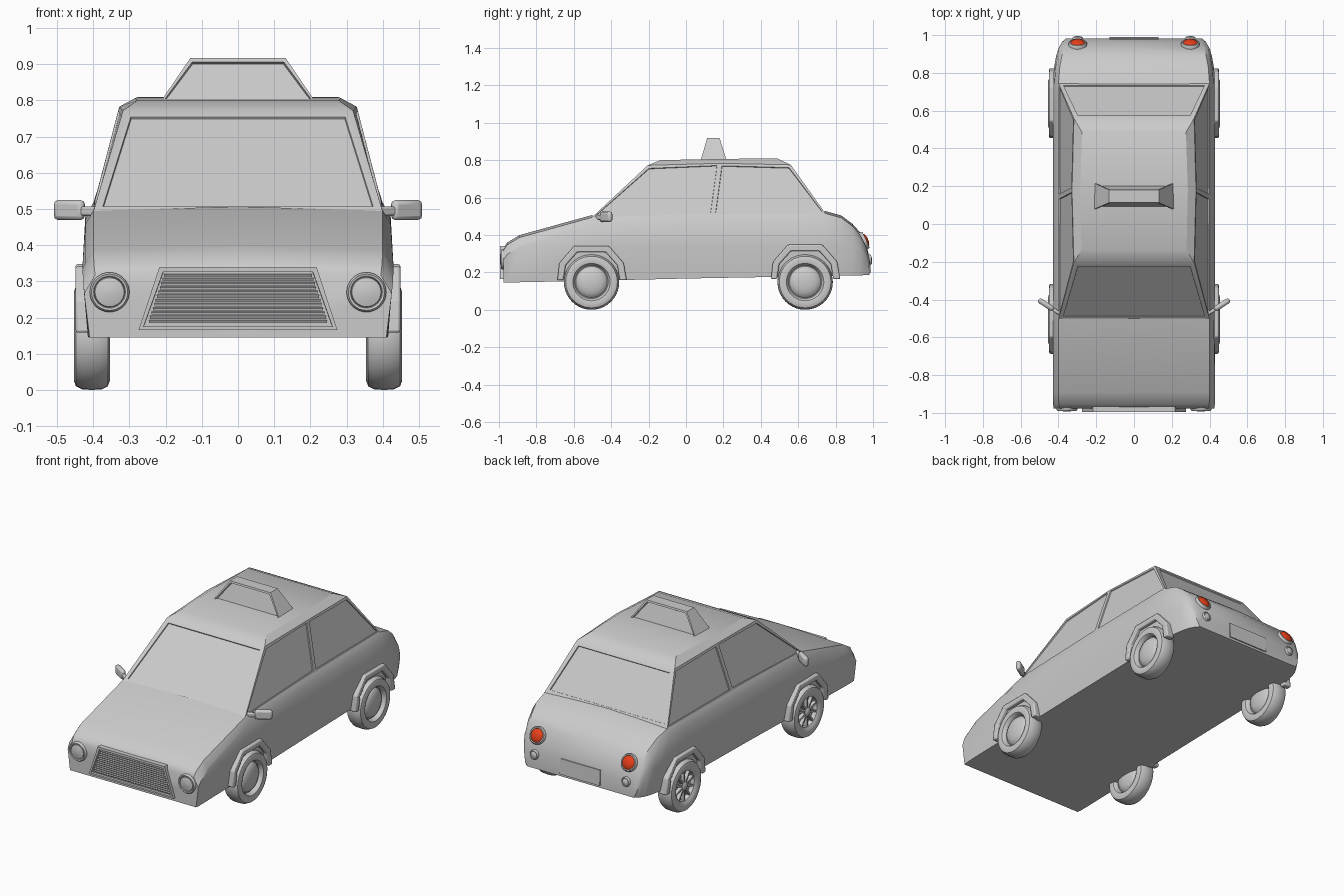
import bpy, bmesh
from math import cos, sin, pi, radians
from mathutils import Matrix, Vector

if "Cube" in bpy.data.objects:
    bpy.data.objects.remove(bpy.data.objects["Cube"])


def finish(name, bm, angle=35, mat=None, bevel=0):
    bmesh.ops.recalc_face_normals(bm, faces=bm.faces)
    me = bpy.data.meshes.new(name)
    bm.to_mesh(me)
    bm.free()
    ob = bpy.data.objects.new(name, me)
    bpy.context.collection.objects.link(ob)
    if mat:
        me.materials.append(mat)
    if bevel:
        m = ob.modifiers.new("bevel", 'BEVEL')
        m.width, m.segments = bevel, 2
    bpy.ops.object.select_all(action='DESELECT')
    ob.select_set(True)
    bpy.context.view_layer.objects.active = ob
    bpy.ops.object.shade_smooth_by_angle(angle=radians(angle))
    return ob


def loft(bm, rings, caps=True, skip=lambda i, j: False):
    """Join closed rings of points with quads; returns rows of faces."""
    vs = [[bm.verts.new(p) for p in r] for r in rings]
    n = len(vs[0])
    rows = []
    for i in range(len(vs) - 1):
        rows.append([bm.faces.new((vs[i][j], vs[i][(j + 1) % n],
                                   vs[i + 1][(j + 1) % n], vs[i + 1][j]))
                     for j in range(n) if not skip(i, j)])
    if caps:
        bm.faces.new(vs[0])
        bm.faces.new(vs[-1])
    return rows


def lathe(name, profile, centre, axis, n=32, mat=None):
    """Revolve (radius, height) points about an axis."""
    bm = bmesh.new()
    loft(bm, [[(max(r, .0005) * cos(2 * pi * k / n), max(r, .0005) * sin(2 * pi * k / n), h)
               for k in range(n)] for r, h in profile])
    rot = Vector(axis).to_track_quat('Z', 'Y').to_matrix().to_4x4()
    bm.transform(Matrix.Translation(centre) @ rot)
    return finish(name, bm, 40, mat)


def add_box(bm, size, matrix):
    bmesh.ops.create_cube(bm, size=1, matrix=matrix @ Matrix.Diagonal((*size, 1)))


red = bpy.data.materials.new("red_lens")
red.diffuse_color = (0.8, 0.05, 0.01, 1)
red.use_nodes = True
red.node_tree.nodes["Principled BSDF"].inputs["Base Color"].default_value = red.diffuse_color

# Lower body: cross-sections along the length (y, bottom z, top z, half width)
stations = [(-.976, .145, .325, .425), (-.957, .145, .355, .428), (-.89, .147, .395, .43),
            (-.50, .155, .503, .43), (0, .167, .517, .43), (.60, .178, .522, .43),
            (.74, .180, .525, .43), (.83, .182, .50, .423), (.89, .183, .455, .412),
            (.93, .184, .41, .40), (.965, .185, .34, .38), (.982, .187, .27, .36)]
rings = []
for y, zb, zt, w in stations:
    half = [(w - .015, zb), (w, min(.34, zt - .06)), (w - .008, zt - .045), (w - .03, zt - .008)]
    rings.append([(0, y, zb)] + [(x, y, z) for x, z in half] + [(0, y, zt + .004)]
                 + [(-x, y, z) for x, z in reversed(half)])
bm = bmesh.new()
loft(bm, rings, skip=lambda i, j: 3 <= i <= 5 and j in (4, 5))  # open under the cabin
finish("lower_body", bm)

# Cabin: belt, rail and roof outlines; windows are inset panels
belt = [(.40, -.505, .492), (.40, .145, .508), (.40, .745, .516)]
rail = [(.318, -.205, .772), (.328, .18, .783), (.318, .56, .775)]
roof = [(.278, -.135, .80), (.285, .18, .806), (.275, .485, .81)]
bm = bmesh.new()
rows = loft(bm, [r + [(-x, y, z) for x, y, z in reversed(r)] for r in (belt, rail, roof)], caps=False)
bm.verts.ensure_lookup_table()
for a, b, c, d in ((12, 13, 16, 17), (13, 14, 15, 16)):
    bm.faces.new([bm.verts[k] for k in (a, b, c, d)])
bmesh.ops.recalc_face_normals(bm, faces=bm.faces)
for k, f in enumerate(rows[0]):
    for depth, thick in ((0, .034 if k in (2, 5) else .018), (-.006, .002)):
        bmesh.ops.inset_individual(bm, faces=[f], thickness=thick, depth=depth)
finish("cabin", bm, 30)

# Roof sign with recessed front and back panels
bm = bmesh.new()
sign = [[(-a, y0, z), (a, y0, z), (a, y1, z), (-a, y1, z)]
        for a, y0, y1, z in ((.213, .078, .217, .798), (.132, .113, .180, .917))]
rows = loft(bm, sign)
bmesh.ops.recalc_face_normals(bm, faces=bm.faces)
for f in (rows[0][0], rows[0][2]):
    bmesh.ops.inset_individual(bm, faces=[f], thickness=.012, depth=0)
    bmesh.ops.inset_individual(bm, faces=[f], thickness=.003, depth=-.012)
finish("roof_sign", bm, 25)

# Grille frame and slats
bm = bmesh.new()
rows = loft(bm, [[(-.275, y, .165), (.275, y, .165), (.217, y, .34), (-.217, y, .34)]
                 for y in (-.965, -.994)])
bmesh.ops.recalc_face_normals(bm, faces=bm.faces)
front = min(bm.faces, key=lambda f: f.calc_center_median().y)
bmesh.ops.inset_individual(bm, faces=[front], thickness=.017, depth=0)
bmesh.ops.inset_individual(bm, faces=[front], thickness=.001, depth=-.014)
finish("grille_frame", bm, 25)
bm = bmesh.new()
for k in range(12):
    z = .189 + k * .0116
    width = 2 * (.249 - (z - .182) * .33)
    add_box(bm, (width, .010, .006), Matrix.Translation((0, -.985, z)) @ Matrix.Rotation(.3, 4, 'X'))
finish("grille_slats", bm, 25)

# Number plate panel
bm = bmesh.new()
add_box(bm, (.26, .014, .09), Matrix.Translation((0, .979, .245)) @ Matrix.Rotation(.06, 4, 'X'))
finish("rear_plate", bm, 25)

# Lights and door mirrors on both sides
for s, side in ((-1, "left"), (1, "right")):
    lathe(f"headlight_{side}", [(.055, -.01), (.055, .008), (.050, .014), (.044, .012), (.042, .007),
                                (.040, .012), (.025, .016), (0, .018)], (s * .355, -.975, .27), (0, -1, 0))
    tail = Vector((s * .298, .950, .368))
    axis = Vector((0, .9, .42)).normalized()
    lathe(f"tail_light_rim_{side}", [(.049, -.015), (.049, .008), (.045, .014), (.039, .014), (.037, .006)],
          tail, axis)
    lathe(f"tail_light_lens_{side}", [(.038, .004), (.038, .012), (.030, .019), (.016, .024), (0, .025)],
          tail, axis, mat=red)
    lathe(f"reverse_light_{side}", [(.027, -.01), (.027, .006), (.023, .011), (.019, .009), (.010, .013),
                                    (0, .014)], (s * .298, .981, .268), (0, 1, .1), 24)
    bm = bmesh.new()
    turn = Matrix.Rotation(s * radians(33), 4, 'Z')
    add_box(bm, (.095, .028, .056), Matrix.Translation((s * .466, -.427, .497)) @ turn)
    finish(f"door_mirror_{side}", bm, 60, bevel=.012)
    bm = bmesh.new()
    add_box(bm, (.06, .018, .026), Matrix.Translation((s * .412, -.462, .494)) @ turn)
    finish(f"mirror_arm_{side}", bm, 60, bevel=.006)

# Wheels: domed on the +x face, spoked on the -x face; plus angular arches
tyre = [(0, -.012), (.084, -.012), (.086, -.036), (.100, -.046), (.122, -.05), (.138, -.044),
        (.147, -.026), (.148, 0), (.147, .026), (.138, .044), (.122, .05), (.100, .046), (.092, .036),
        (.088, .022), (.084, .022), (.076, .032), (.055, .041), (.028, .046), (0, .047)]
outer = [(-.183, .158), (-.172, .25), (-.092, .342), (.092, .342), (.172, .25), (.188, .158)]
inner = [(-.150, .158), (-.138, .238), (-.075, .308), (.075, .308), (.138, .238), (.150, .158)]
for s, side in ((-1, "left"), (1, "right")):
    for yc, zc, end in ((-.505, .148, "front"), (.637, .148, "rear")):
        centre = Vector((s * .404, yc, zc))
        lathe(f"wheel_{end}_{side}", tyre, centre, (1, 0, 0), 40)
        bm = bmesh.new()
        for k in range(10):
            m = Matrix.Translation(centre) @ Matrix.Rotation(k * pi / 5, 4, 'X')
            add_box(bm, (.022, .010, .07), m @ Matrix.Translation((-.022, 0, .05)))
        finish(f"spokes_{end}_{side}", bm)
        lathe(f"hub_cap_{end}_{side}", [(.024, .01), (.024, .034), (.018, .04), (0, .042)],
              centre, (-1, 0, 0), 20)
        bm = bmesh.new()
        lift = .0 if end == "front" else .006
        loft(bm, [[(s * x, yc + oy, oz + lift), (s * x, yc + iy, iz + lift),
                   (s * x2, yc + iy, iz + lift), (s * x2, yc + oy, oz + lift)]
                  for (oy, oz), (iy, iz) in zip(outer, inner) for x, x2 in ((.40, .449),)])
        finish(f"wheel_arch_{end}_{side}", bm, 30, bevel=.007)
